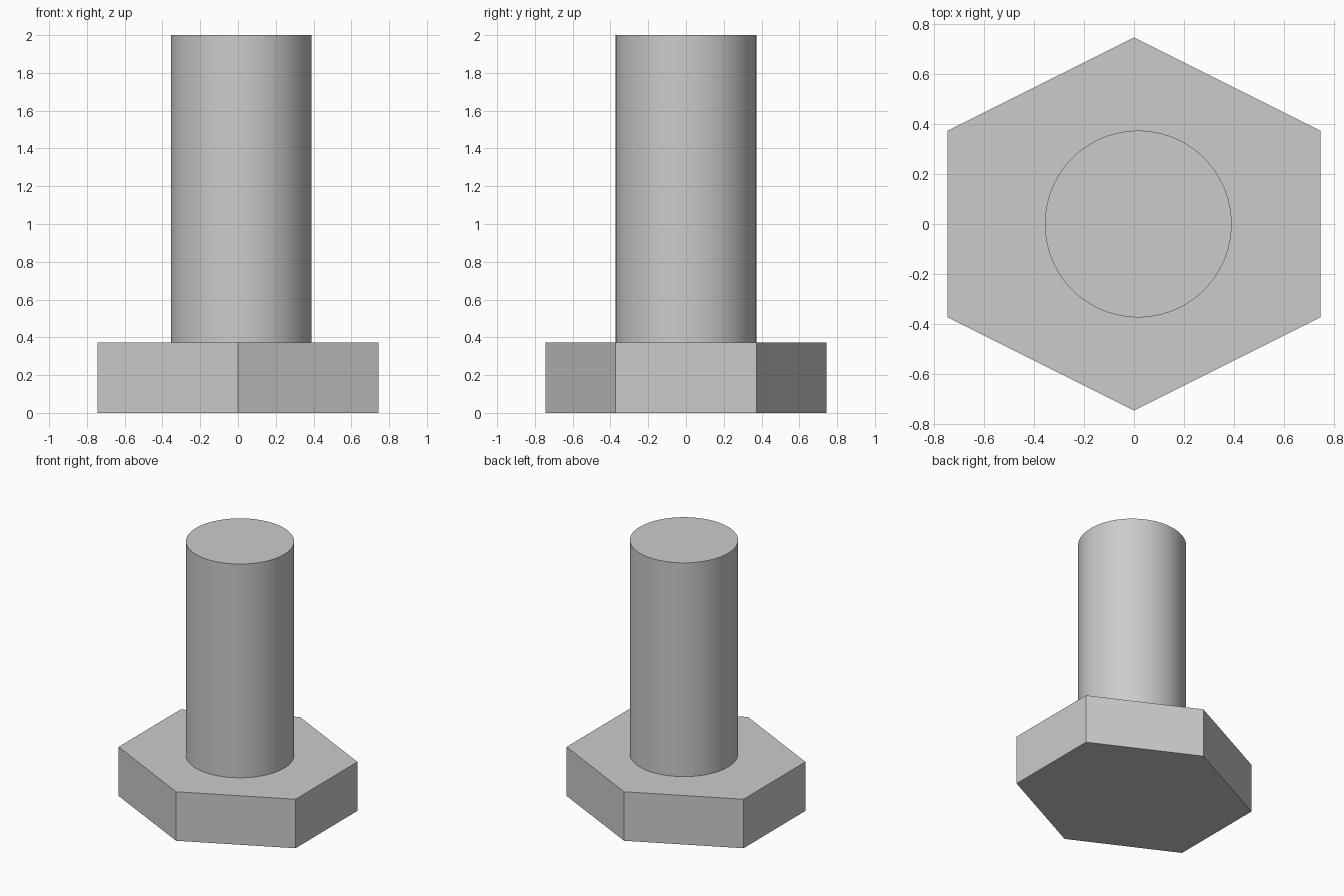
import bpy, bmesh

if "Cube" in bpy.data.objects:
    bpy.data.objects.remove(bpy.data.objects["Cube"])

HALF = 0.745      # half width of the head
HEAD_H = 0.373    # head thickness
TOP = 2.0
SHAFT_R = 0.373
SHAFT_X = 0.017   # shaft sits slightly off centre

# Hexagonal head: extruded six-point profile
profile = [(0, HALF), (-HALF, HALF / 2), (-HALF, -HALF / 2),
           (0, -HALF), (HALF, -HALF / 2), (HALF, HALF / 2)]
bm = bmesh.new()
base = bm.faces.new([bm.verts.new((x, y, 0)) for x, y in profile])
ext = bmesh.ops.extrude_face_region(bm, geom=[base], use_keep_orig=True)
for v in ext["geom"]:
    if isinstance(v, bmesh.types.BMVert):
        v.co.z = HEAD_H
bmesh.ops.recalc_face_normals(bm, faces=bm.faces)
mesh = bpy.data.meshes.new("bolt_head")
bm.to_mesh(mesh)
bm.free()
bpy.context.collection.objects.link(bpy.data.objects.new("bolt_head", mesh))

# Round shaft standing on the head
bpy.ops.mesh.primitive_cylinder_add(
    vertices=96, radius=SHAFT_R, depth=TOP - HEAD_H,
    location=(SHAFT_X, 0, (TOP + HEAD_H) / 2))
bpy.context.object.name = "bolt_shaft"
bpy.ops.object.shade_smooth_by_angle()
